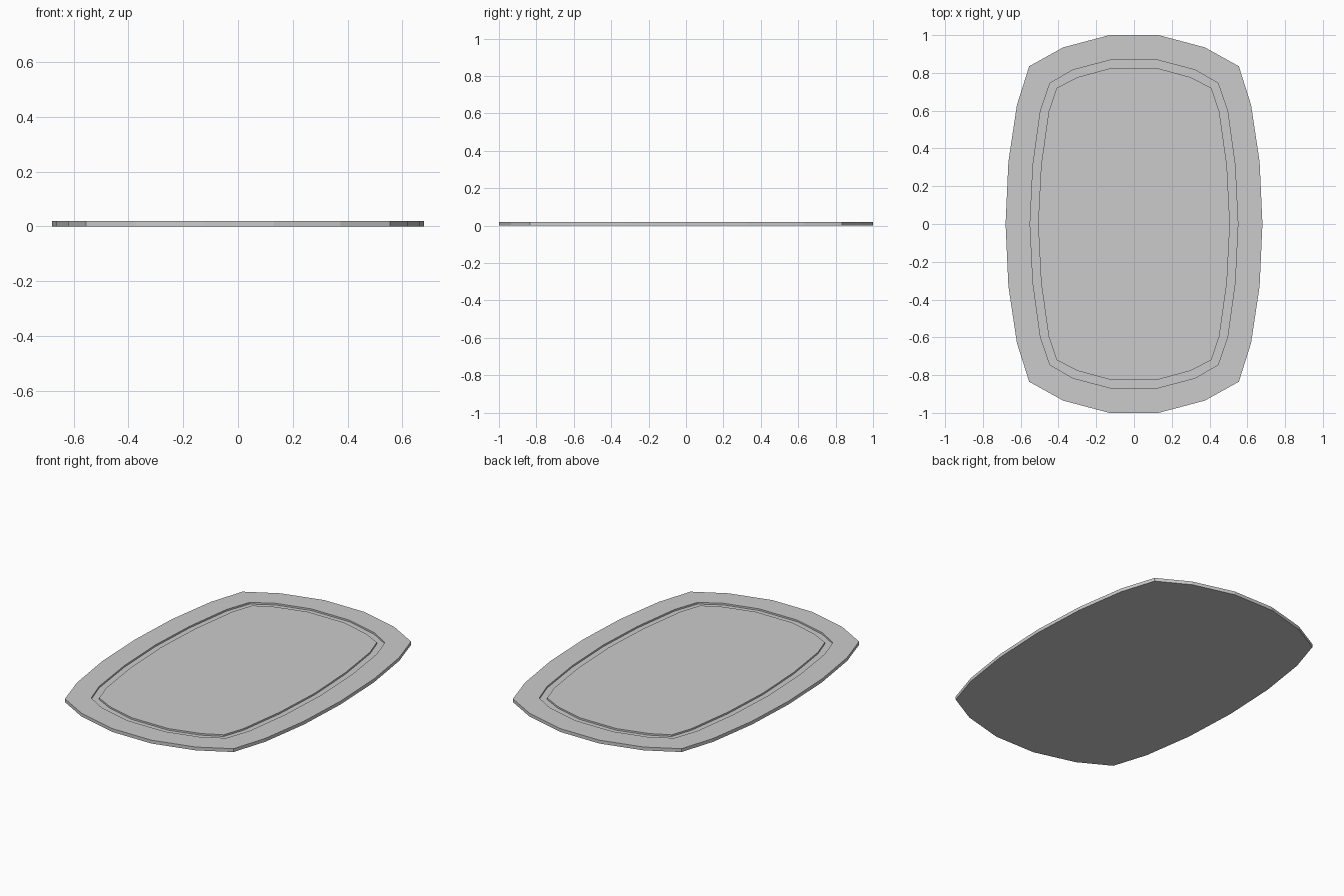
import bpy, bmesh

if "Cube" in bpy.data.objects:
    bpy.data.objects.remove(bpy.data.objects["Cube"])

# Quarter outlines, from the right side midpoint round to the top edge
OUTER = [(0.68, 0), (0.665, 0.33), (0.62, 0.63), (0.555, 0.835), (0.375, 0.935), (0.13, 1.0)]
GROOVE_OUT = [(0.55, 0), (0.535, 0.31), (0.495, 0.6), (0.445, 0.745), (0.325, 0.815), (0.125, 0.868)]
GROOVE_IN = [(0.508, 0), (0.492, 0.31), (0.452, 0.595), (0.41, 0.72), (0.30, 0.777), (0.12, 0.826)]
TOP, FLOOR = 0.02, 0.01


def full_loop(q):
    """Mirror a quarter outline into a closed counter-clockwise loop."""
    half = q + [(-x, y) for x, y in reversed(q)]
    return half + [(x, -y) for x, y in reversed(half[1:-1])]


bm = bmesh.new()


def ring(q, z):
    return [bm.verts.new((x, y, z)) for x, y in full_loop(q)]


def bridge(a, b):
    n = len(a)
    for i in range(n):
        j = (i + 1) % n
        bm.faces.new((a[i], a[j], b[j], b[i]))


# Plate edge, flat rim, recessed groove and raised centre panel
rings = [ring(OUTER, 0), ring(OUTER, TOP),
         ring(GROOVE_OUT, TOP), ring(GROOVE_OUT, FLOOR),
         ring(GROOVE_IN, FLOOR), ring(GROOVE_IN, TOP)]
for a, b in zip(rings, rings[1:]):
    bridge(a, b)
bm.faces.new(rings[-1])
bm.faces.new(list(reversed(rings[0])))
bmesh.ops.recalc_face_normals(bm, faces=bm.faces)

mesh = bpy.data.meshes.new("grooved_board")
bm.to_mesh(mesh)
bm.free()
board = bpy.data.objects.new("grooved_board", mesh)
bpy.context.collection.objects.link(board)
